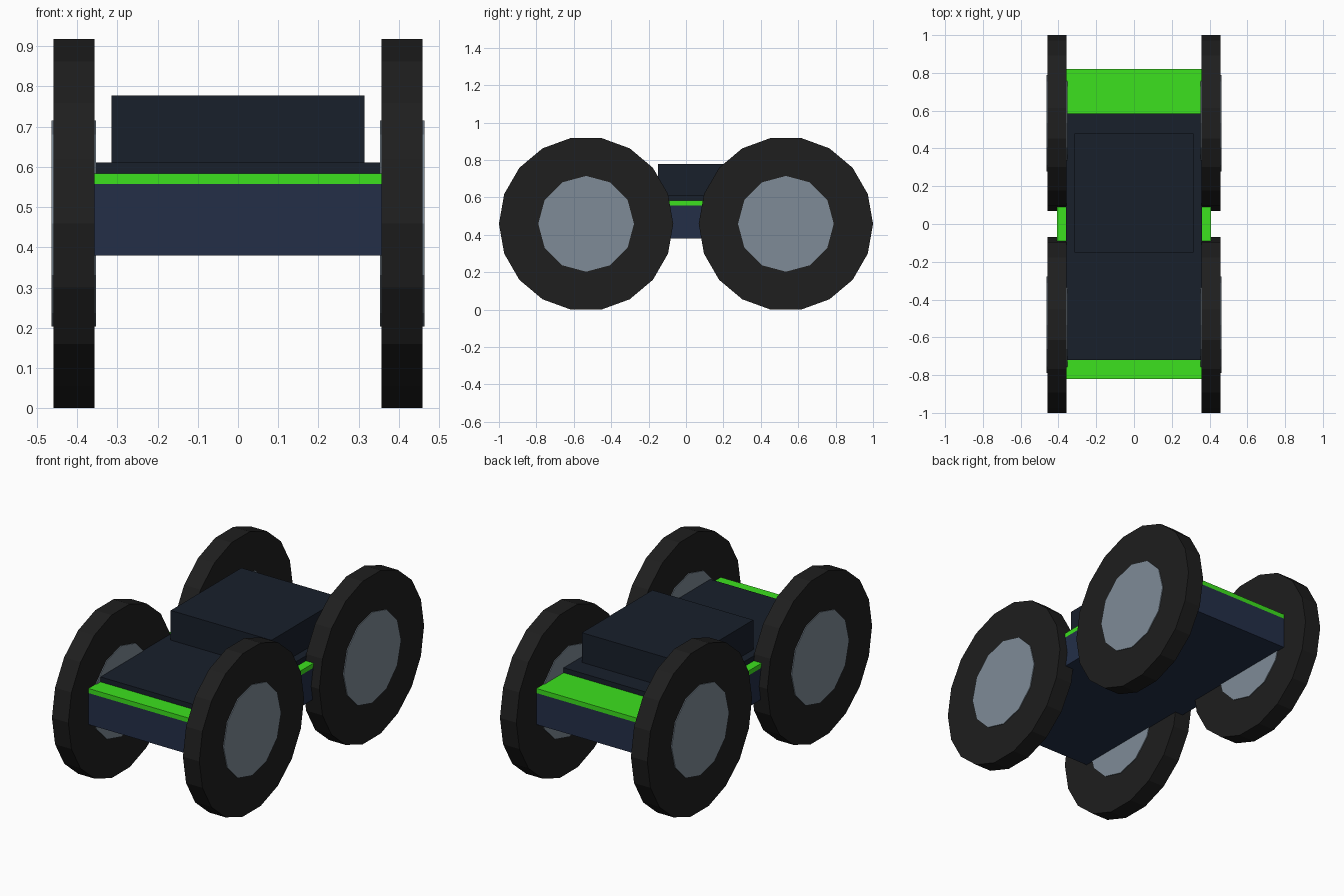
import bpy, bmesh
from math import cos, sin, tau

if "Cube" in bpy.data.objects:
    bpy.data.objects.remove(bpy.data.objects["Cube"])


def material(name, rgb):
    m = bpy.data.materials.new(name)
    m.diffuse_color = (*rgb, 1)
    m.use_nodes = True
    m.node_tree.nodes["Principled BSDF"].inputs["Base Color"].default_value = m.diffuse_color
    return m


NAVY = material("navy", (0.017, 0.028, 0.064))
DARK = material("dark_navy", (0.009, 0.014, 0.024))
GREEN = material("green", (0.045, 0.75, 0.013))
RUBBER = material("rubber", (0.013, 0.013, 0.013))
METAL = material("metal", (0.21, 0.26, 0.31))


def finish(bm, name, mat):
    bmesh.ops.recalc_face_normals(bm, faces=bm.faces)
    mesh = bpy.data.meshes.new(name)
    bm.to_mesh(mesh)
    bm.free()
    mesh.materials.append(mat)
    obj = bpy.data.objects.new(name, mesh)
    bpy.context.collection.objects.link(obj)
    return obj


def box(name, half_x, y, z, mat):
    """Box centred on x, spanning the y and z ranges."""
    bm = bmesh.new()
    bmesh.ops.create_cube(bm, size=1)
    for v in bm.verts:
        v.co = (v.co.x * 2 * half_x,
                y[0] + (v.co.y + 0.5) * (y[1] - y[0]),
                z[0] + (v.co.z + 0.5) * (z[1] - z[0]))
    return finish(bm, name, mat)


def disc(name, centre, radius, width, sides, mat):
    """Low-poly cylinder lying along x, with a corner pointing to +y."""
    bm = bmesh.new()
    cx, cy, cz = centre
    ring = [bm.verts.new((cx - width / 2,
                          cy + radius * cos(tau * i / sides),
                          cz + radius * sin(tau * i / sides)))
            for i in range(sides)]
    face = bm.faces.new(ring)
    ext = bmesh.ops.extrude_face_region(bm, geom=[face], use_keep_orig=True)
    verts = [g for g in ext["geom"] if isinstance(g, bmesh.types.BMVert)]
    bmesh.ops.translate(bm, vec=(width, 0, 0), verts=verts)
    return finish(bm, name, mat)


# Body: hull, bright trim plate, deck and cabin stacked upwards
box("hull", 0.408, (-0.82, 0.82), (0.38, 0.557), NAVY)
box("trim_plate", 0.408, (-0.82, 0.82), (0.557, 0.583), GREEN)
box("deck", 0.36, (-0.72, 0.585), (0.583, 0.611), DARK)
box("cabin", 0.314, (-0.15, 0.478), (0.611, 0.778), DARK)

# Four wheels, each a tyre with a slightly proud hub
for end, sy in (("front", -1), ("back", 1)):
    for side, sx in (("left", -1), ("right", 1)):
        centre = (sx * 0.408, sy * 0.534, 0.459)
        disc(f"{end}_{side}_tyre", centre, 0.466, 0.102, 18, RUBBER)
        disc(f"{end}_{side}_hub", centre, 0.256, 0.111, 12, METAL)
